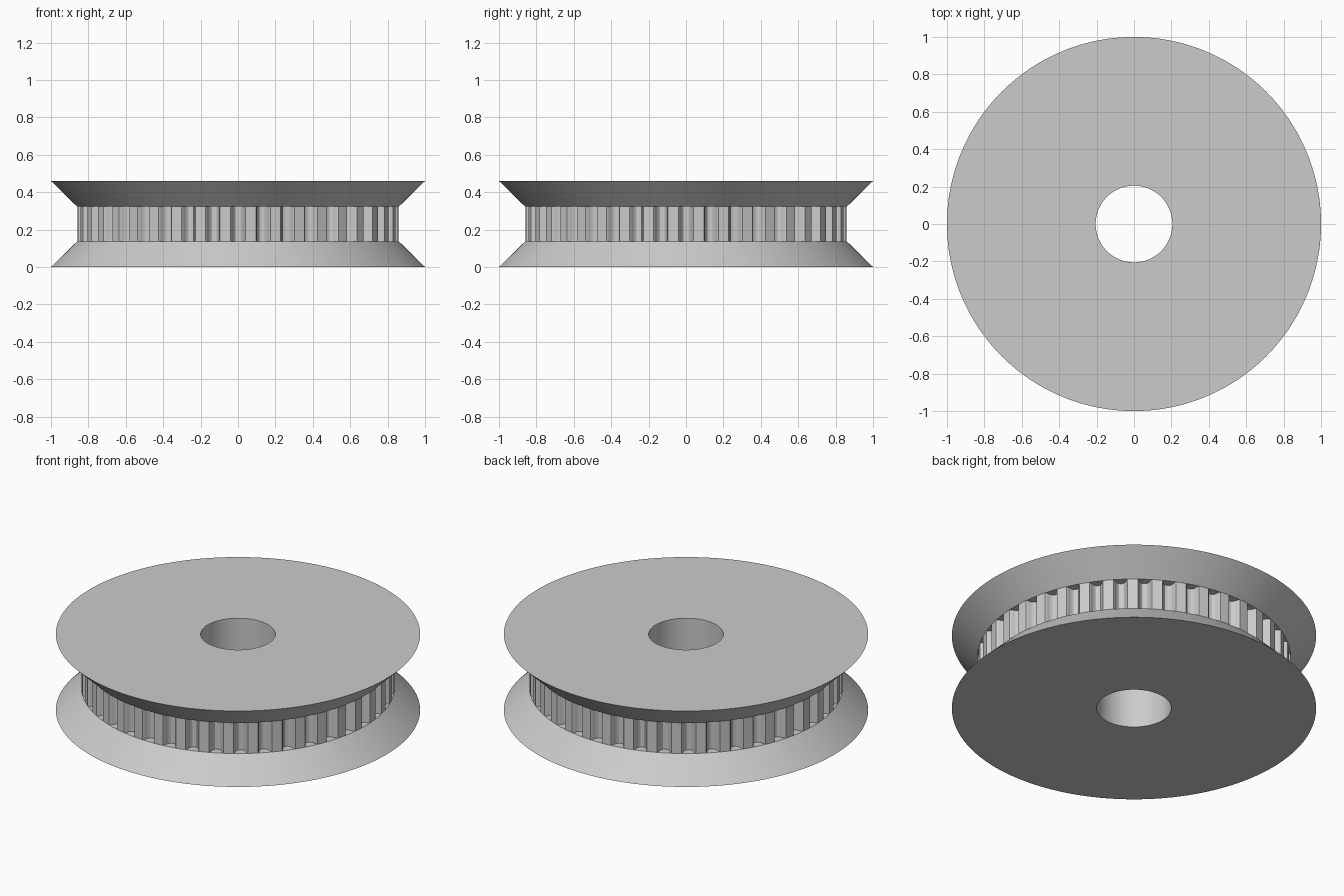
import bpy
import bmesh
from math import cos, sin, radians

cube = bpy.data.objects.get("Cube")
if cube:
    bpy.data.objects.remove(cube, do_unlink=True)

TEETH = 40
PITCH = 360 / TEETH
HEIGHT, LOW, HIGH = 0.46, 0.137, 0.323
OUTER, DRUM, BORE = 1.0, 0.86, 0.205

# One groove and half a land on each side: (angle from groove centre, depth)
half_groove = [(0.0, 0.05), (0.9, 0.047), (1.6, 0.037), (2.0, 0.02), (2.2, 0.008), (2.6, 0.0)]
groove = [(-a, d) for a, d in reversed(half_groove[1:])] + half_groove + [(PITCH / 2, 0.0)]
outline = [(radians(i * PITCH + a), DRUM - d) for i in range(TEETH) for a, d in groove]


def ring(bm, z, radius=None):
    """Circle at height z, or the toothed outline when no radius is given."""
    return [bm.verts.new(((radius or r) * cos(a), (radius or r) * sin(a), z)) for a, r in outline]


# Closed lathe-like body: lower flange, toothed belt seat, upper flange, bore
bm = bmesh.new()
rings = [ring(bm, 0, BORE), ring(bm, 0, OUTER), ring(bm, LOW, DRUM), ring(bm, LOW),
         ring(bm, HIGH), ring(bm, HIGH, DRUM), ring(bm, HEIGHT, OUTER), ring(bm, HEIGHT, BORE)]
n = len(outline)
for k, lower in enumerate(rings):
    upper = rings[(k + 1) % len(rings)]
    for i in range(n):
        j = (i + 1) % n
        bm.faces.new((lower[i], lower[j], upper[j], upper[i]))

# Lands meet the flange rims, so merge the collapsed strips there
bmesh.ops.remove_doubles(bm, verts=bm.verts[:], dist=0.0001)
bmesh.ops.recalc_face_normals(bm, faces=bm.faces[:])
mesh = bpy.data.meshes.new("toothed_pulley")
bm.to_mesh(mesh)
bm.free()

pulley = bpy.data.objects.new("toothed_pulley", mesh)
bpy.context.collection.objects.link(pulley)

# Plain grey finish
grey = bpy.data.materials.new("light_grey")
grey.use_nodes = True
colour = (0.6, 0.6, 0.6, 1)
grey.diffuse_color = colour
grey.node_tree.nodes["Principled BSDF"].inputs["Base Color"].default_value = colour
mesh.materials.append(grey)

bpy.context.view_layer.objects.active = pulley
pulley.select_set(True)
bpy.ops.object.shade_smooth_by_angle(angle=radians(30))
